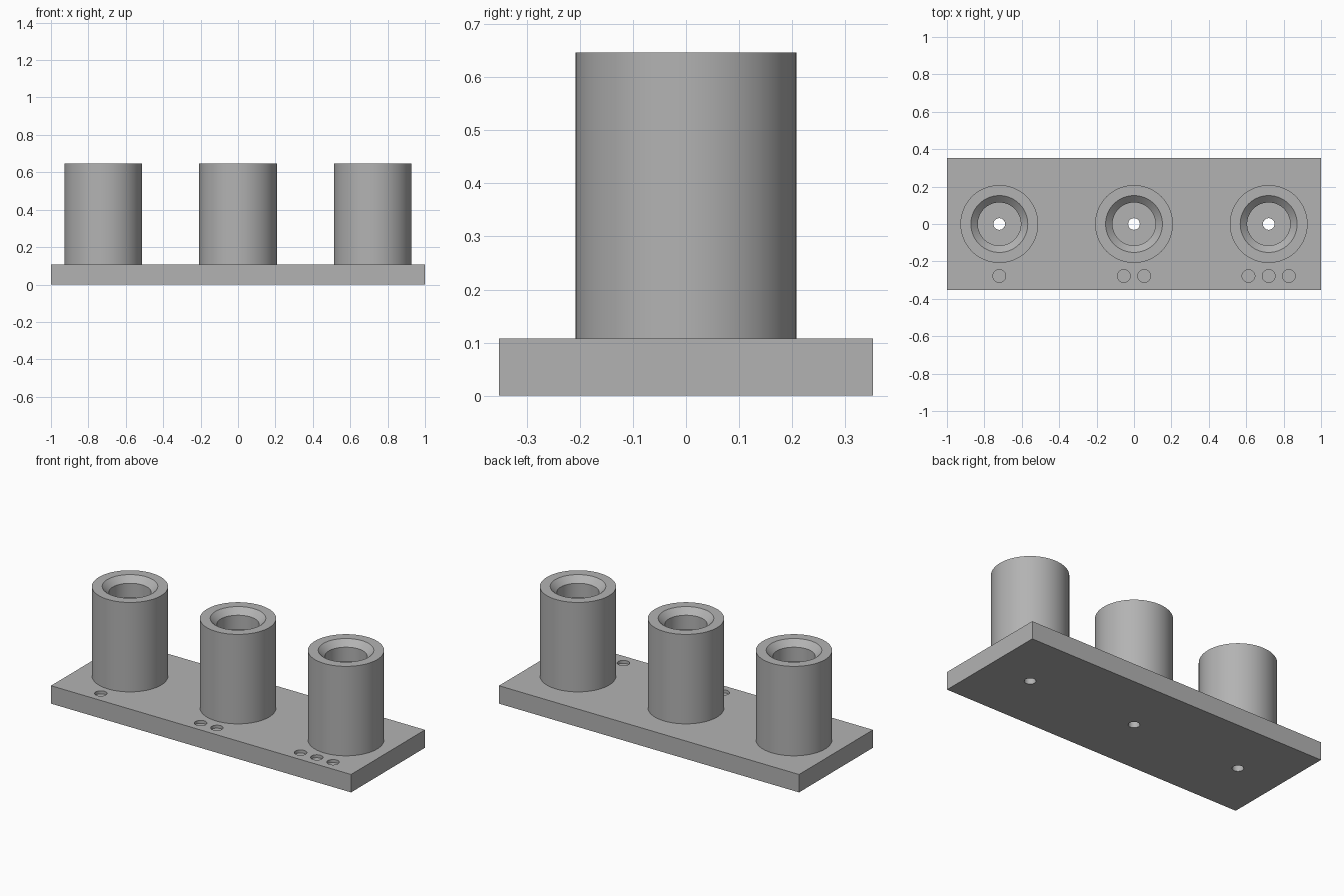
import bpy, bmesh, math
from mathutils import Matrix

if "Cube" in bpy.data.objects:
    bpy.data.objects.remove(bpy.data.objects["Cube"])

BASE_H, TOP, SPACING = 0.108, 0.647, 0.72

grey = bpy.data.materials.new("mid grey")
grey.use_nodes = True
colour = (0.45, 0.45, 0.45, 1)
grey.diffuse_color = colour
grey.node_tree.nodes["Principled BSDF"].inputs["Base Color"].default_value = colour


def finish(name, bm):
    bmesh.ops.recalc_face_normals(bm, faces=bm.faces)
    mesh = bpy.data.meshes.new(name)
    bm.to_mesh(mesh)
    bm.free()
    mesh.materials.append(grey)
    obj = bpy.data.objects.new(name, mesh)
    bpy.context.collection.objects.link(obj)
    return obj


def smooth(obj):
    bpy.ops.object.select_all(action="DESELECT")
    obj.select_set(True)
    bpy.context.view_layer.objects.active = obj
    bpy.ops.object.shade_smooth_by_angle(angle=math.radians(30))


def add_cylinder(bm, x, y, z0, z1, radius):
    bmesh.ops.create_cone(bm, cap_ends=True, segments=48, radius1=radius, radius2=radius,
                          depth=z1 - z0, matrix=Matrix.Translation((x, y, (z0 + z1) / 2)))


# Holder: stepped socket with chamfered mouth and drain hole, turned from a profile
def make_holder(name, x):
    profile = [(0.208, BASE_H), (0.208, TOP), (0.152, TOP), (0.115, TOP - 0.035),
               (0.115, TOP - 0.12), (0.031, TOP - 0.12), (0.031, BASE_H)]
    bm = bmesh.new()
    verts = [bm.verts.new((r, 0, z)) for r, z in profile]
    edges = [bm.edges.new(pair) for pair in zip(verts, verts[1:])]
    bmesh.ops.spin(bm, geom=verts + edges, cent=(0, 0, 0), axis=(0, 0, 1),
                   angle=math.tau, steps=96, use_merge=True)
    bmesh.ops.remove_doubles(bm, verts=bm.verts, dist=0.0001)
    bmesh.ops.recalc_face_normals(bm, faces=bm.faces)
    # Make sure the outer wall faces outward
    wall = max(bm.faces, key=lambda f: f.calc_center_median().xy.length)
    if wall.normal.xy.dot(wall.calc_center_median().xy) < 0:
        bmesh.ops.reverse_faces(bm, faces=bm.faces)
    mesh = bpy.data.meshes.new(name)
    bm.to_mesh(mesh)
    bm.free()
    mesh.materials.append(grey)
    obj = bpy.data.objects.new(name, mesh)
    obj.location.x = x
    bpy.context.collection.objects.link(obj)
    smooth(obj)


# Base plate
bm = bmesh.new()
bmesh.ops.create_cube(bm, size=1, matrix=Matrix.Translation((0, 0, BASE_H / 2))
                      @ Matrix.Diagonal((2, 0.704, BASE_H, 1)))
base = finish("base_plate", bm)

# Cutter: through holes, and one, two and three counting dimples
bm = bmesh.new()
for i, side in enumerate(("right", "middle", "left")):
    x = (i - 1) * SPACING
    make_holder(side + "_holder", x)
    add_cylinder(bm, x, 0, -0.1, BASE_H + 0.1, 0.031)
    for k in range(i + 1):
        add_cylinder(bm, x + (k - i / 2) * 0.108, -0.278, BASE_H - 0.018, BASE_H + 0.1, 0.034)
cutter = finish("hole_cutter", bm)

cut = base.modifiers.new("holes", "BOOLEAN")
cut.operation, cut.solver, cut.object = "DIFFERENCE", "EXACT", cutter
bpy.ops.object.select_all(action="DESELECT")
bpy.context.view_layer.objects.active = base
base.select_set(True)
bpy.ops.object.modifier_apply(modifier=cut.name)
bpy.data.objects.remove(cutter)
smooth(base)
